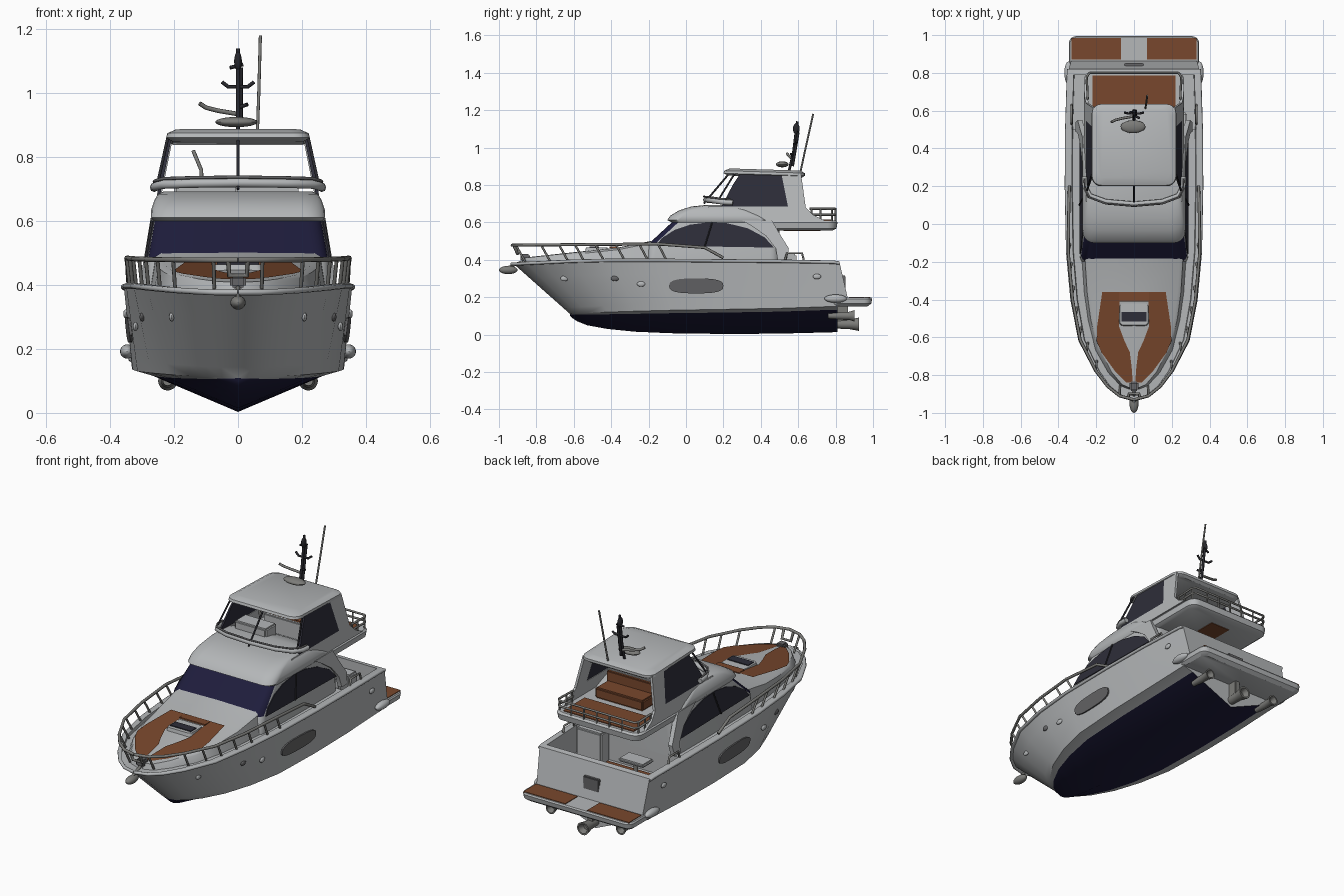
import bpy, bmesh, math
from mathutils import Vector

if "Cube" in bpy.data.objects:
    bpy.data.objects.remove(bpy.data.objects["Cube"])

def material(name, c):
    m = bpy.data.materials.new(name)
    m.diffuse_color = (*c, 1)
    m.use_nodes = True
    m.node_tree.nodes["Principled BSDF"].inputs["Base Color"].default_value = m.diffuse_color
    return m

WHITE = material("white_gelcoat", (.46, .475, .485))
NAVY = material("navy_bottom_paint", (.013, .012, .045))
TEAK = material("teak", (.19, .064, .026))
GLASS = material("dark_glass", (.026, .026, .04))
STEEL = material("steel", (.2, .2, .19))
BLACK = material("black_mast", (.02, .02, .025))
GREY = material("grey_trim", (.13, .13, .135))

def finish(name, bm, mats, rule=None, mirror=False, angle=35):
    bmesh.ops.remove_doubles(bm, verts=bm.verts, dist=1e-5)
    bmesh.ops.recalc_face_normals(bm, faces=bm.faces)
    bm.normal_update()
    for f in bm.faces:
        f.smooth = True
        if rule:
            f.material_index = rule(f)
    me = bpy.data.meshes.new(name)
    bm.to_mesh(me)
    bm.free()
    me.set_sharp_from_angle(angle=math.radians(angle))
    for m in mats:
        me.materials.append(m)
    ob = bpy.data.objects.new(name, me)
    bpy.context.collection.objects.link(ob)
    if mirror:
        ob.modifiers.new("mirror", 'MIRROR').use_clip = True
    return ob

def skin(bm, rows, closed=False):
    vs = [[bm.verts.new(p) for p in r] for r in rows]
    n = len(rows[0])
    for a, b in zip(vs, vs[1:]):
        for i in range(n if closed else n - 1):
            j = (i + 1) % n
            bm.faces.new((a[i], a[j], b[j], b[i]))
    return vs

def ring_loft(name, rings, mats, rule=None, tilt=0):
    """Stacked rounded rectangles: (z, front y, back y, half width, corner radius)."""
    bm, rows = bmesh.new(), []
    for z, y0, y1, w, r in rings:
        row = []
        for cx, cy, a0 in ((w - r, y1 - r, 0), (r - w, y1 - r, 90), (r - w, y0 + r, 180), (w - r, y0 + r, 270)):
            for k in range(6):
                a = math.radians(a0 + 18 * k)
                y = cy + r * math.sin(a)
                row.append((cx + r * math.cos(a), y, z + tilt * (y - y0)))
        rows.append(row)
    vs = skin(bm, rows, True)
    bm.faces.new(vs[0])
    bm.faces.new(vs[-1])
    return finish(name, bm, mats, rule)

def plate(name, pts, xf, thick, mat):
    """Side panel from a (y, z) outline, on both sides of the boat."""
    bm = bmesh.new()
    vs = skin(bm, [[(xf(y, z) - d, y, z) for y, z in pts] for d in (0, thick)], True)
    bm.faces.new(vs[0])
    bm.faces.new(vs[1])
    return finish(name, bm, [mat], mirror=True)

def box(name, c, s, mat, bevel=.008):
    bm = bmesh.new()
    bmesh.ops.create_cube(bm, size=1)
    for v in bm.verts:
        v.co = Vector(c) + Vector([a * b for a, b in zip(v.co, s)])
    if bevel:
        bmesh.ops.bevel(bm, geom=bm.edges[:], offset=bevel, segments=2, affect='EDGES')
    return finish(name, bm, [mat])

def ball(name, c, s, mat, mirror=False):
    bm = bmesh.new()
    bmesh.ops.create_uvsphere(bm, u_segments=20, v_segments=12, radius=1)
    for v in bm.verts:
        v.co = Vector(c) + Vector([a * b for a, b in zip(v.co, s)])
    return finish(name, bm, [mat], mirror=mirror)

def tubes(name, paths, r, mat):
    cu = bpy.data.curves.new(name, 'CURVE')
    cu.dimensions, cu.bevel_depth, cu.bevel_resolution, cu.use_fill_caps = '3D', r, 2, True
    for p in paths:
        s = cu.splines.new('POLY')
        s.points.add(len(p) - 1)
        for q, co in zip(s.points, p):
            q.co = (*co, 1)
    cu.materials.append(mat)
    ob = bpy.data.objects.new(name, cu)
    bpy.context.collection.objects.link(ob)
    return ob

def both(p):
    return [p, [(-x, y, z) for x, y, z in p]]

# Hull stations: sheer x, y, z | chine x, y, z | keel z | deck z
ST = [(0, -.93, .385, 0, -.62, .11, .10, .385), (.074, -.91, .385, .05, -.61, .11, .09, .38),
      (.138, -.86, .388, .095, -.58, .112, .07, .38), (.203, -.775, .392, .145, -.53, .115, .05, .385),
      (.286, -.615, .40, .215, -.42, .12, .03, .385), (.328, -.40, .405, .272, -.27, .125, .015, .385),
      (.351, -.15, .405, .315, -.08, .13, .007, .385), (.358, .20, .402, .33, .22, .135, .003, .38),
      (.356, .50, .40, .332, .50, .14, .005, .38), (.356, .50, .40, .332, .50, .14, .005, .25),
      (.347, .79, .395, .33, .78, .15, .012, .25), (.347, .79, .395, .33, .78, .15, .012, .395),
      (.345, .82, .39, .33, .81, .15, .015, .39)]
bm, rows = bmesh.new(), []
for sx, sy, sz, cx, cy, cz, kz, dz in ST:
    S, C = Vector((sx, sy, sz)), Vector((cx, cy, cz))
    low = C if sy < .8 else Vector((cx, .875, .15))  # raked transom above the stern gear
    rows.append([(0, cy, kz), (cx * .82, cy, kz + (cz - kz) * .87), C, low.lerp(S, .12), low.lerp(S, .4),
                 low.lerp(S, .7), S, (sx * .92, sy, sz), (sx * .91, sy, dz), (0, sy, dz)])
rows.append([(0, p[1], p[2]) for p in rows[-1]])  # transom closed to the centreline
vs = skin(bm, rows)
# Paint the bottom navy between the keel and the chine flat
painted = {v for r in vs[:-1] for v in r[:2]}
for f in bm.faces:
    f.material_index = 1 if all(v in painted for v in f.verts) else 0
finish("hull", bm, [WHITE, NAVY], mirror=True)
sheer = [(s[0], s[1], s[2]) for s in ST]
tubes("rub_rail", both([(x, y, z - .008) for x, y, z in sheer]), .009, WHITE)

# Hull windows and portholes
ell = [(.055 + .145 * math.copysign(abs(math.cos(a)) ** .7, math.cos(a)), .26 + .04 * math.copysign(abs(math.sin(a)) ** .7, math.sin(a)))
       for a in [math.tau * k / 24 for k in range(24)]]
plate("hull_window", ell, lambda y, z: .344 + .035 * y + .11 * (z - .26), .008, GREY)
for x, y, z, m in ((.300, -.38, .30, GREY), (.208, -.65, .30, WHITE), (.321, -.24, .27, WHITE), (.351, .70, .31, WHITE)):
    ball("porthole", (x, y, z), (.008, .022, .014), m, True)

# Foredeck trunk with teak sunpad
def trunk_z(y):
    return .412 + (y + .86) * .108 if y < -.36 else .466 + (y + .36) * .2
bm, rows = bmesh.new(), []
for y, w in ((-.87, .02), (-.85, .07), (-.78, .135), (-.66, .2), (-.5, .237), (-.36, .256), (-.22, .265), (-.12, .27)):
    z = trunk_z(y)
    rows.append([(0, y, z), (w * .9, y, z - .002), (w * .97, y, z - .012), (w * 1.04, y - .01, .37)])
vs = skin(bm, rows)
bm.faces.new(vs[0])
finish("foredeck_trunk", bm, [WHITE], mirror=True)
bm = bmesh.new()
skin(bm, [[(a, y, trunk_z(y) + .004), (b, y, trunk_z(y) + .004)] for y, a, b in
          ((-.84, .008, .04), (-.78, .01, .1), (-.68, .022, .172), (-.62, .05, .198), (-.54, .08, .195), (-.36, .075, .168))])
finish("foredeck_teak", bm, [TEAK], mirror=True)
box("hatch_surround_teak", (0, -.385, .4665), (.16, .05, .008), TEAK, 0)
ring_loft("hatch", [(.44, -.54, -.42, .08, .02), (.465, -.535, -.42, .075, .02)], [WHITE])
box("hatch_glass", (0, -.49, .466), (.13, .05, .008), GLASS, 0)

# Saloon with wrap windshield
ring_loft("saloon", [(.37, -.22, .5, .287, .05), (.48, -.205, .5, .283, .05), (.605, -.07, .5, .262, .05)],
          [WHITE, NAVY], lambda f: 1 if f.normal.y < -.25 and f.calc_center_median().z > .5 and f.normal.z < .9 else 0)
def saloon_x(y, z):
    return .287 - (z - .48) * .168
plate("saloon_window", [(-.16, .475), (-.13, .515), (-.06, .56), (.02, .587), (.12, .6), (.22, .595), (.33, .568),
                        (.42, .52), (.47, .465)], saloon_x, .009, GLASS)
plate("saloon_wing", [(.3, .61), (.36, .575), (.43, .525), (.48, .46), (.49, .40), (.54, .40), (.55, .46), (.5, .54), (.46, .61)],
      lambda y, z: saloon_x(y, z) + .008, .025, WHITE)
tubes("window_mullion", both([(saloon_x(0, z) + .002, y, z) for y, z in ((.1, .47), (.14, .6))]), .004, BLACK)

# Flybridge brow, deck overhang
ring_loft("flybridge_brow", [(.597, -.07, .46, .262, .05), (.612, -.1, .46, .272, .06), (.635, -.085, .42, .272, .07),
                             (.665, -.035, .36, .262, .07), (.685, .03, .3, .25, .07), (.692, .1, .26, .235, .06)], [WHITE])
ring_loft("flybridge_overhang", [(.557, .4, .785, .245, .04), (.568, .36, .805, .262, .05), (.6, .34, .81, .266, .05),
                                 (.61, .35, .80, .258, .05)], [WHITE])
box("flybridge_teak", (0, .69, .612), (.44, .19, .006), TEAK, 0)
box("overhang_underside_teak", (0, .62, .556), (.12, .2, .005), TEAK, 0)

# Enclosed bridge sides, roof
def bridge_x(y, z):
    return .266 - max(0, z - .62) * .2
plate("bridge_side", [(.12, .61), (.12, .685), (.545, .685), (.51, .86), (.615, .86), (.64, .68), (.68, .64), (.74, .61)],
      bridge_x, .014, WHITE)
plate("bridge_side_glass", [(.19, .685), (.25, .80), (.29, .86), (.51, .86), (.545, .685)], bridge_x, .01, GLASS)
ring_loft("bridge_roof", [(.85, .225, .62, .205, .04), (.862, .2, .635, .224, .05), (.876, .205, .635, .222, .05),
                          (.888, .235, .61, .195, .05)], [WHITE], tilt=-.03)
front = [(.262, .25, .705), (.26, .2, .708), (.235, .15, .715), (.15, .118, .718), (0, .105, .72)]
front += [(-x, y, z) for x, y, z in front[-2::-1]]
tubes("bridge_coaming", [front], .014, WHITE)
tubes("coaming_rail", [[(x, y - .01, z + .018) for x, y, z in front]], .005, GREY)
tubes("windscreen_frame", both([(.252, .17, .715), (.22, .26, .86)]) + [[(0, .095, .70), (0, .23, .86)]], .005, BLACK)

# Bridge furniture
box("helm_console", (-.1, .3, .67), (.2, .1, .13), WHITE)
box("bench_seat", (.03, .5, .64), (.3, .12, .06), TEAK)
box("bench_back", (.03, .445, .685), (.3, .02, .08), TEAK, .004)
box("bench_shell", (.03, .425, .67), (.32, .02, .12), WHITE, .004)
tubes("helm_rail", [[(-.11, .36, .62), (-.115, .36, .76), (-.14, .38, .82)]], .006, STEEL)

# Flybridge aft rail
for z in (.64, .672):
    tubes("aft_rail", [[(.245, .66, z), (.25, .78, z), (.235, .8, z), (-.235, .8, z), (-.25, .78, z), (-.245, .66, z)]], .006, STEEL)
tubes("aft_rail_posts", [[(x, y, .605), (x, y, .672)] for x, y in
      [(s * .247, y) for s in (1, -1) for y in (.67, .72, .78)] + [(k * .08, .8) for k in (-2, -1, 0, 1, 2)]], .005, STEEL)

# Bow rail with raked stanchions
rail = [(x * .98 + .004 * (x > 0), y, .478 + .008 * min(1, (y + .93))) for x, y, z in sheer[:7]] + [(.345, .1, .465), (.342, .2, .41)]
tubes("bow_rail", both(rail), .008, STEEL)
posts = []
for i, t in ((1, 0), (3, 0), (3, .6), (4, .1), (4, .6), (5, .1), (5, .6), (6, 0)):
    p = Vector(rail[i]).lerp(Vector(rail[i + 1]), t)
    posts += both([tuple(p), (p.x * .97, p.y + .05, .39)])
tubes("stanchions", posts, .006, STEEL)

# Anchor and bow roller
ball("anchor", (0, -.95, .345), (.024, .05, .022), STEEL)
tubes("bow_roller", [[(-.03, -.92, .475), (-.028, -.9, .43), (.028, -.9, .43), (.03, -.92, .475)], [(0, -.97, .35), (0, -.85, .40)]], .008, STEEL)
box("windlass", (0, -.86, .41), (.05, .05, .04), GREY)

# Cockpit
box("cockpit_floor_teak", (0, .645, .253), (.42, .24, .006), TEAK, 0)
box("cockpit_bench", (0, .75, .30), (.4, .07, .1), WHITE)
box("cockpit_locker", (.2, .55, .34), (.16, .08, .18), WHITE)
box("cockpit_table", (-.12, .62, .36), (.16, .1, .02), WHITE)
tubes("table_leg", [[(-.12, .62, .25), (-.12, .62, .36)]], .012, STEEL)
tubes("cockpit_rail", both([(.33, .53, .40), (.33, .54, .435), (.33, .62, .435), (.33, .63, .40)]), .006, STEEL)

# Swim platform and stern gear
ring_loft("swim_platform", [(.15, .78, .97, .325, .03), (.165, .78, .99, .343, .04), (.19, .78, .995, .345, .04), (.198, .78, .99, .34, .04)], [WHITE])
for s in (1, -1):
    box("platform_teak", (s * .2, .928, .198), (.262, .112, .007), TEAK, 0)
box("transom_door", (0, .843, .27), (.1, .02, .09), GREY, .004)
ball("fender", (.347, .8, .192), (.022, .06, .022), WHITE, True)
for x, z, y1, r in ((-.22, .1, .9, .03), (0, .055, .925, .036), (.22, .1, .9, .03)):
    bm = bmesh.new()
    vs = skin(bm, [[(x + q * math.cos(a), y, z + q * math.sin(a)) for a in [math.tau * k / 20 for k in range(20)]]
                   for y, q in ((.76, r * .5), (.84, r * .7), (.87, r * .7), (y1, r), (y1, r * .75), (y1 - .03, r * .4))], True)
    bm.faces.new(vs[0])
    bm.faces.new(vs[-1])
    finish("drive_pod", bm, [STEEL])
box("drive_strut", (0, .83, .1), (.03, .07, .11), STEEL, .004)

# Mast, radar, antenna
tubes("mast", [[(0, .55, .87), (0, .575, .98), (0, .595, 1.14)], [(.008, .57, .9), (.008, .6, 1.08)]], .007, BLACK)
tubes("mast_arms", [[(-.05, .59, 1.035), (-.03, .585, 1.02), (.03, .585, 1.02), (.05, .59, 1.035)],
                    [(-.025, .59, 1.08), (.015, .6, 1.09)], [(0, .575, .955), (.03, .56, .965)]], .006, BLACK)
tubes("mast_wing", [[(0, .57, .935), (-.06, .56, .945), (-.1, .55, .955), (-.12, .54, .968)]], .007, STEEL)
ball("mast_light", (0, .59, 1.1), (.012, .018, .03), BLACK)
ball("radar", (-.005, .515, .91), (.066, .034, .016), STEEL)
tubes("antenna", [[(.06, .61, .86), (.065, .64, 1.0), (.07, .68, 1.18)]], .005, STEEL)
